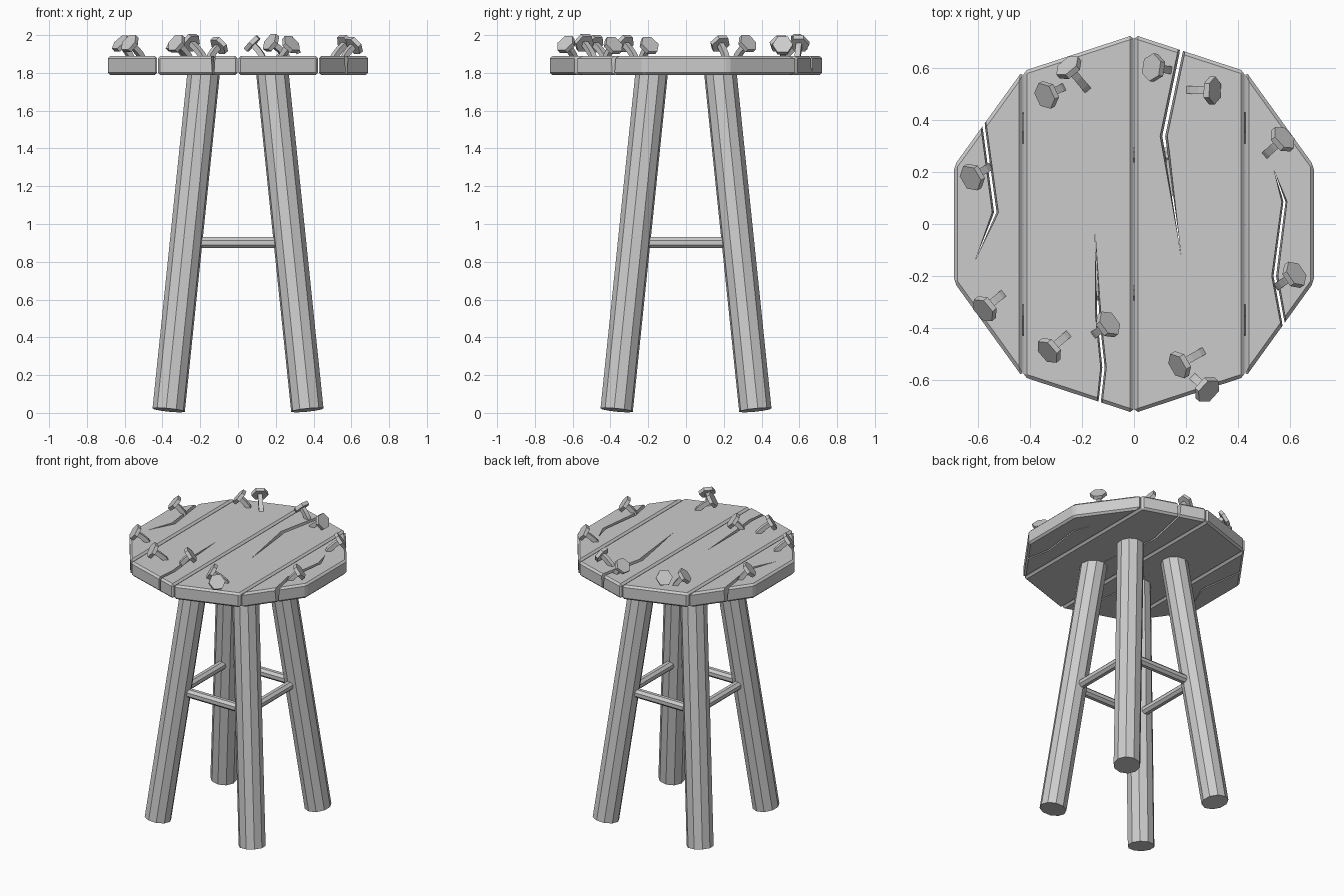
import bpy, bmesh, math
from mathutils import Vector

if "Cube" in bpy.data.objects:
    bpy.data.objects.remove(bpy.data.objects["Cube"])

R, Z0, Z1 = 0.725, 1.788, 1.889   # seat radius, underside, top


def make(name, verts, faces):
    me = bpy.data.meshes.new(name)
    bm = bmesh.new()
    vs = [bm.verts.new(v) for v in verts]
    for f in faces:
        bm.faces.new([vs[i] for i in f])
    bmesh.ops.recalc_face_normals(bm, faces=bm.faces)
    bm.to_mesh(me)
    bm.free()
    ob = bpy.data.objects.new(name, me)
    bpy.context.collection.objects.link(ob)
    return ob


def loft(rings):
    """Vertices and faces of a closed tube through equal rings."""
    n, verts = len(rings[0]), [v for r in rings for v in r]
    faces = [list(range(n)), list(range(len(verts) - n, len(verts)))]
    for k in range(len(rings) - 1):
        for i in range(n):
            a, b = k * n + i, k * n + (i + 1) % n
            faces.append([a, b, b + n, a + n])
    return verts, faces


def ring(c, axis, r, n, phase=0.0):
    """Regular polygon around c, perpendicular to axis."""
    axis = axis.normalized()
    u = Vector((0, 0, 1)).cross(axis)
    u = u.normalized() if u.length > 1e-4 else Vector((1, 0, 0))
    w = axis.cross(u)
    angs = [2 * math.pi * i / n + phase for i in range(n)]
    return [c + u * (r * math.cos(a)) + w * (r * math.sin(a)) for a in angs]


def rod(name, a, b, r, n, phase=0.0):
    a, b = Vector(a), Vector(b)
    return make(name, *loft([ring(a, b - a, r, n, phase), ring(b, b - a, r, n, phase)]))


# seat planks: strips of a decagon, each split by a tapered crack
x1, y1 = R * math.cos(math.radians(54)), R * math.sin(math.radians(54))
x2, y2 = R * math.cos(math.radians(18)), R * math.sin(math.radians(18))
g = 0.002
outer = [(x1 + g, -y1), (x2, -y2), (x2, y2), (x1 + g, y1)]
inner = [(g, -R), (x1 - g, -y1), (x1 - g, y1), (g, R)]
flip = lambda o: [(-x, y) for x, y in reversed(o)]
cracks = {   # x, y, width
    "left_outer": [(-0.588, 0.46, .022), (-0.532, 0.045, .024), (-0.61, -0.14, 0)],
    "left_inner": [(-0.14, -0.76, .02), (-0.117, -0.55, .022), (-0.137, -0.36, .02), (-0.15, -0.02, 0)],
    "right_inner": [(0.198, 0.74, .028), (0.114, 0.337, .028), (0.18, -0.12, 0)],
    "right_outer": [(0.588, -0.46, .022), (0.54, -0.2, .024), (0.577, 0.085, .02), (0.535, 0.21, 0)],
}
outlines = {"left_outer": flip(outer), "left_inner": flip(inner),
            "right_inner": inner, "right_outer": outer}
for key, outline in outlines.items():
    plank = make(key + "_plank", *loft([[(x, y, z) for x, y in outline] for z in (Z0, Z1)]))
    bev = plank.modifiers.new("bevel", 'BEVEL')
    bev.width, bev.segments, bev.limit_method = 0.013, 1, 'NONE'
    rings = []
    for z, s in ((Z0 - 0.02, 0.3), (Z1 + 0.02, 1.1)):
        pts = cracks[key]
        rings.append([(x - w * s / 2, y, z) for x, y, w in pts]
                     + [(x + w * s / 2, y, z) for x, y, w in reversed(pts[:-1])])
    cutter = make(key + "_crack_cutter", *loft(rings))
    cutter.hide_render = True
    cutter.display_type = 'WIRE'
    cut = plank.modifiers.new("crack", 'BOOLEAN')
    cut.operation, cut.object, cut.solver = 'DIFFERENCE', cutter, 'EXACT'
    # bake the modifiers, then drop the cutter
    bpy.context.view_layer.update()
    dg = bpy.context.evaluated_depsgraph_get()
    baked = bpy.data.meshes.new_from_object(plank.evaluated_get(dg))
    plank.modifiers.clear()
    plank.data = baked
    bpy.data.objects.remove(cutter)

# splayed legs
for sx, a in ((-1, "left"), (1, "right")):
    for sy, b in ((-1, "front"), (1, "back")):
        rod(f"{b}_{a}_leg", (sx * 0.367, sy * 0.367, 0.015),
            (sx * 0.182, sy * 0.182, 1.80), 0.087, 10, math.pi / 10)

# rungs
q, h = 0.265, 0.902
for s, fb, lr in ((-1, "front", "left"), (1, "back", "right")):
    rod(fb + "_rung", (-q, s * q, h), (q, s * q, h), 0.031, 8, math.pi / 8)
    rod(lr + "_rung", (s * q, -q, h), (s * q, q, h), 0.031, 8, math.pi / 8)

# bent nails: base x, y, head x, y, head height
nails = [
    (-0.27, 0.525, -0.335, 0.495, 1.955), (-0.175, 0.51, -0.25, 0.60, 1.96),
    (0.14, 0.59, 0.075, 0.60, 1.955), (0.20, 0.515, 0.30, 0.512, 1.945),
    (0.50, 0.262, 0.57, 0.325, 1.955), (0.555, -0.235, 0.615, -0.195, 1.945),
    (0.225, -0.585, 0.28, -0.635, 1.95), (0.27, -0.485, 0.175, -0.54, 1.96),
    (-0.155, -0.425, -0.10, -0.385, 1.945), (-0.25, -0.42, -0.325, -0.485, 1.955),
    (-0.50, -0.265, -0.572, -0.325, 1.955), (-0.56, 0.215, -0.62, 0.18, 1.955),
]
for i, (bx, by, hx, hy, hz) in enumerate(nails, 1):
    p0, p2 = Vector((bx, by, 1.85)), Vector((hx, hy, hz))
    p1 = Vector((bx, by, 1.892))
    n = (p2 - p1).normalized()
    rings = []
    for k in range(5):
        t = k / 4
        c = p0 * (1 - t) ** 2 + p1 * (2 * t * (1 - t)) + p2 * t * t
        d = (p1 - p0) * (1 - t) + (p2 - p1) * t
        if k == 0:      # keep the first ring aligned with the bend
            d = d + (p2 - p1) * 0.01
        rings.append(ring(c, d, 0.021, 4, math.pi / 4))
    make(f"nail_shaft_{i}", *loft(rings))
    rod(f"nail_head_{i}", p2 - n * 0.012, p2 + n * 0.012, 0.054, 6)
